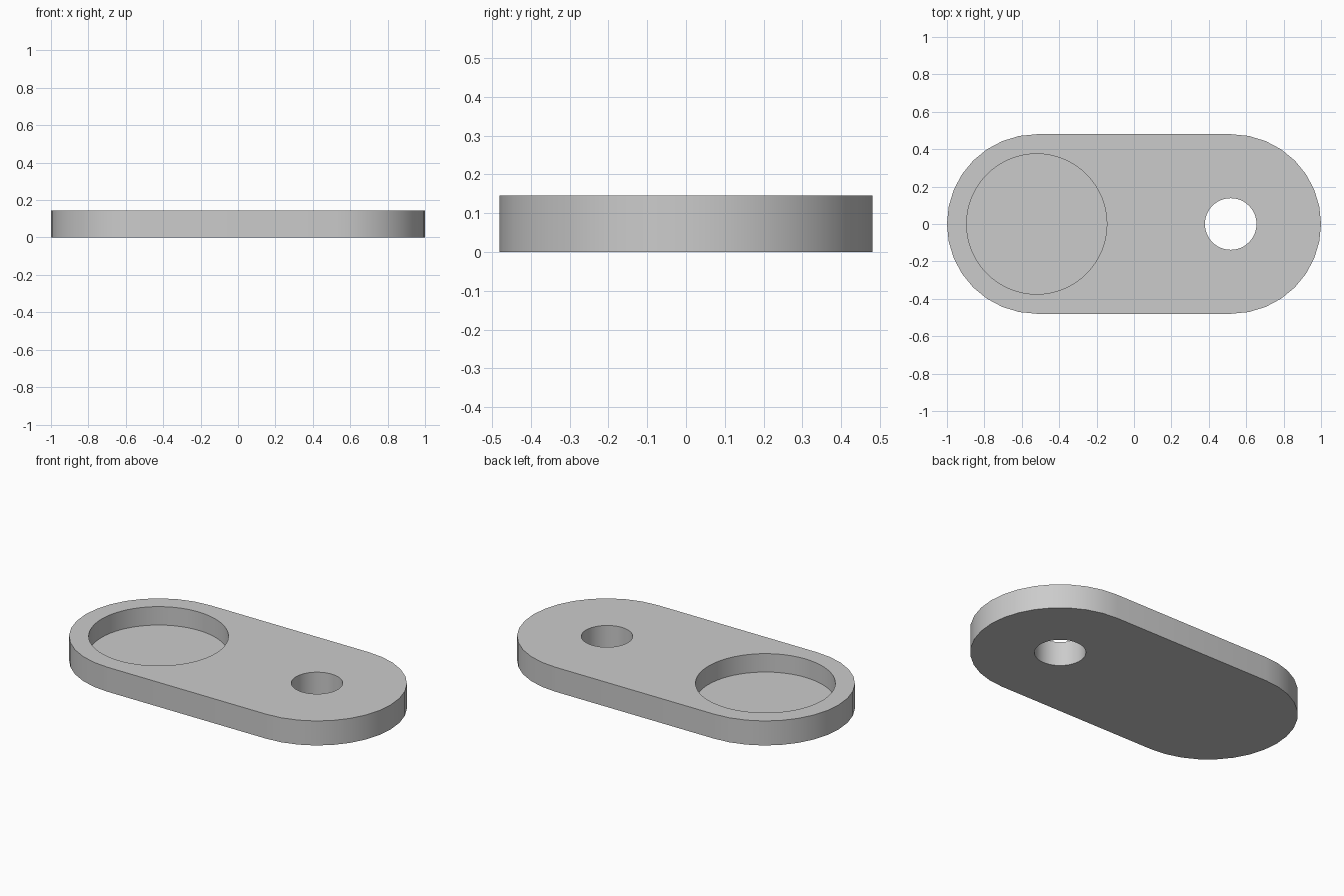
import bpy, bmesh
from math import cos, sin, pi

cube = bpy.data.objects.get("Cube")
if cube:
    bpy.data.objects.remove(cube, do_unlink=True)

HEIGHT = 0.145
END_X = 0.52
RADIUS = 0.48
ARC_STEPS = 16

grey = bpy.data.materials.new("light_grey")
grey.use_nodes = True
colour = (0.6, 0.6, 0.6, 1)
grey.diffuse_color = colour
grey.node_tree.nodes["Principled BSDF"].inputs["Base Color"].default_value = colour


def arc(cx, radius, start, sweep, steps):
    return [(cx + radius * cos(start + sweep * i / steps),
             radius * sin(start + sweep * i / steps)) for i in range(steps + 1)]


def prism(name, outline, bottom, top):
    bm = bmesh.new()
    base = bm.faces.new([bm.verts.new((x, y, bottom)) for x, y in outline])
    lifted = bmesh.ops.extrude_face_region(bm, geom=[base])["geom"]
    verts = [v for v in lifted if isinstance(v, bmesh.types.BMVert)]
    bmesh.ops.translate(bm, verts=verts, vec=(0, 0, top - bottom))
    bmesh.ops.recalc_face_normals(bm, faces=bm.faces)
    mesh = bpy.data.meshes.new(name)
    bm.to_mesh(mesh)
    bm.free()
    mesh.materials.append(grey)
    obj = bpy.data.objects.new(name, mesh)
    bpy.context.collection.objects.link(obj)
    return obj


def cut(target, name, cx, radius, bottom, steps):
    cutter = prism(name, arc(cx, radius, 0, 2 * pi, steps)[:-1], bottom, HEIGHT + 0.1)
    mod = target.modifiers.new(name, "BOOLEAN")
    mod.operation = "DIFFERENCE"
    mod.solver = "EXACT"
    mod.object = cutter
    bpy.context.view_layer.objects.active = target
    bpy.ops.object.modifier_apply(modifier=name)
    bpy.data.objects.remove(cutter, do_unlink=True)


# Plate with two rounded ends
outline = (arc(END_X, RADIUS, -pi / 2, pi, ARC_STEPS)
           + arc(-END_X, RADIUS, pi / 2, pi, ARC_STEPS))
plate = prism("plate", outline, 0, HEIGHT)

# Wide blind pocket at one end, through hole at the other
cut(plate, "pocket_cutter", -END_X, 0.375, 0.036, 64)
cut(plate, "hole_cutter", END_X - 0.003, 0.138, -0.1, 48)

# Smooth curved walls, sharp rims
bpy.ops.object.select_all(action="DESELECT")
plate.select_set(True)
bpy.context.view_layer.objects.active = plate
bpy.ops.object.shade_smooth_by_angle()
